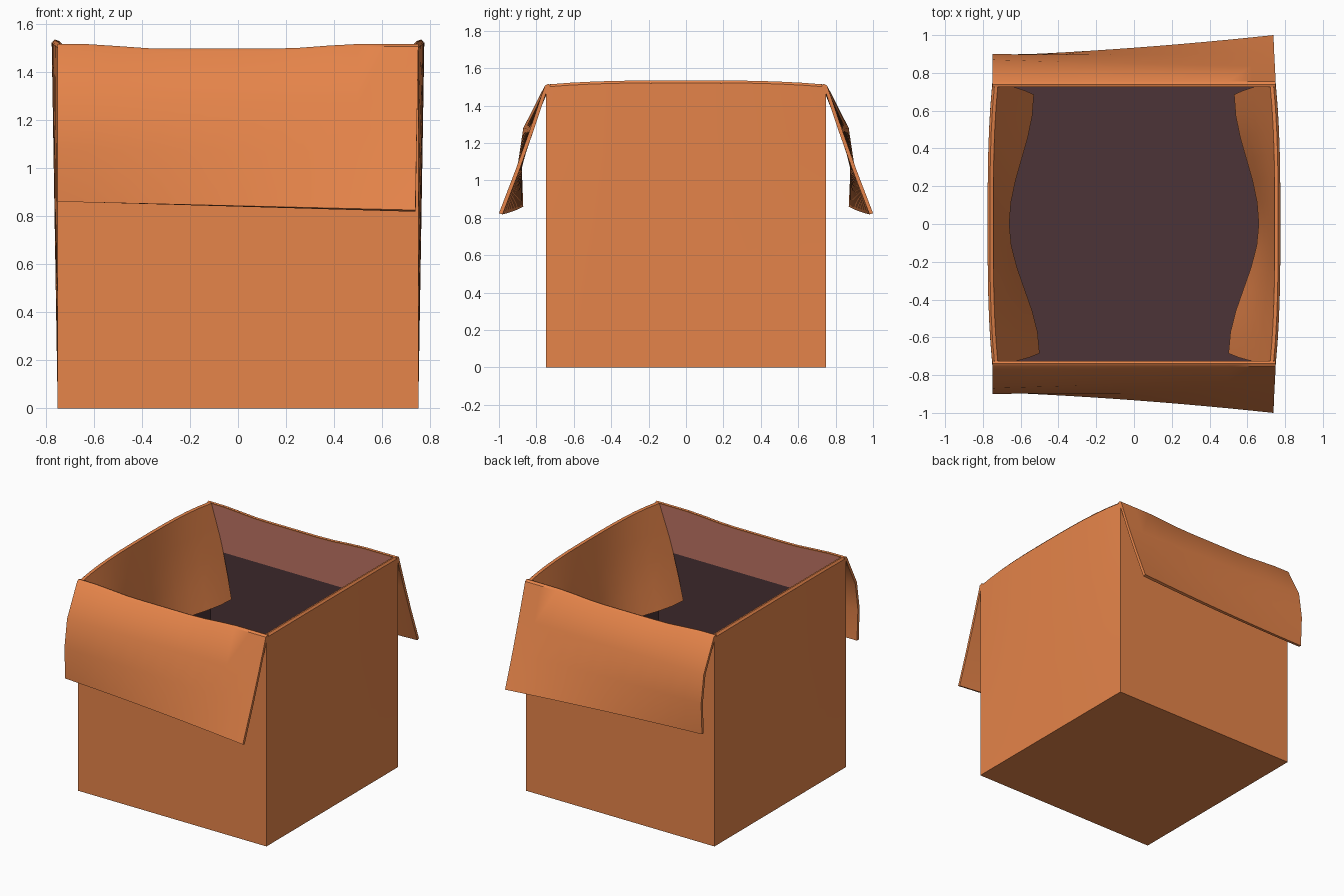
import bpy, bmesh, math

if "Cube" in bpy.data.objects:
    bpy.data.objects.remove(bpy.data.objects["Cube"])


def material(name, rgb):
    m = bpy.data.materials.new(name)
    m.diffuse_color = (*rgb, 1)
    m.use_nodes = True
    m.node_tree.nodes["Principled BSDF"].inputs["Base Color"].default_value = m.diffuse_color
    return m


card = material("cardboard orange", (0.79, 0.232, 0.068))
inner = material("inner cardboard rose", (0.51, 0.17, 0.127))
dark = material("dark interior", (0.072, 0.034, 0.038))


def lerp(a, b, t):
    return a + (b - a) * t


def sheet(name, f, us, nv, flip=False, thick=0, mats=(card,)):
    """Loft f(u, j) over u samples and nv profile points; flip reverses normals."""
    bm = bmesh.new()
    g = [[bm.verts.new(f(u, j)) for j in range(nv)] for u in us]
    for a, b in zip(g, g[1:]):
        for j in range(nv - 1):
            q = [a[j], b[j], b[j + 1], a[j + 1]]
            face = bm.faces.new(q[::-1] if flip else q)
            face.material_index = min(j, len(mats) - 1)
    me = bpy.data.meshes.new(name)
    bm.to_mesh(me)
    bm.free()
    for m in mats:
        me.materials.append(m)
    ob = bpy.data.objects.new(name, me)
    bpy.context.collection.objects.link(ob)
    bpy.context.view_layer.objects.active = ob
    ob.select_set(True)
    if thick:
        m = ob.modifiers.new("thickness", 'SOLIDIFY')
        m.thickness, m.offset = thick, -1
        bpy.ops.object.modifier_apply(modifier=m.name)
    bpy.ops.object.shade_smooth_by_angle(angle=0.7)
    ob.select_set(False)


US = [i / 6 - 1 for i in range(13)]           # -1 .. 1 along each edge
SPLIT = 1.18                                  # interior is dark below this


def sag(u):                                   # height of the front/back rim
    t = min(1, max(0, (abs(u + .1) - .3) / .5))
    return 1.496 + .02 * t * t * (3 - 2 * t)


def bow(u):                                   # bulge of the side panels
    return 1 - abs(u) ** 3


# front/back flap profiles (y, z) at the left and right ends
LEFT = [(.725, 1.496), (.738, 1.5), (.755, 1.49), (.87, 1.28), (.90, 1.08), (.89, .86)]
RIGHT = [(.725, 1.496), (.738, 1.5), (.755, 1.49), (.835, 1.27), (.91, 1.06), (1.0, .825)]


def end_wall(s):
    return lambda u, j: (.75 * u, s * .748, j * (sag(u) - .015))


def end_liner(s):
    return lambda u, j: (.74 * u, s * .728, (.01, SPLIT, sag(u) - .003)[j])


def end_flap(s):
    def f(u, j):
        t = (u + 1) / 2
        y, z = (lerp(LEFT[j][k], RIGHT[j][k], t) for k in (0, 1))
        if j > 2:
            y -= .012 * (j - 2) / 3 * (1 - u * u)
        else:
            z += sag(u) - 1.5
        return (u * (.75 - (.004 * max(j - 2, 0) if u > 0 else 0)), s * y, z)
    return f


def side_wall(s):
    return lambda u, j: (s * (.75 + .025 * bow(u) * j / 4), .748 * u,
                         j / 4 * (1.50 + .022 * bow(u)))


def side_liner(s):
    return lambda u, j: (s * (.73 + .025 * bow(u) * (0, .78, 1)[j]), .735 * u,
                         (.01, SPLIT, 1.49 + .022 * bow(u))[j])


def side_flap(s):
    def f(u, j):
        b = bow(u)
        w, zt = .75 + .025 * b, 1.513 + .022 * b
        if j < 3:                              # fold over the rim
            return (s * (w - (0, .012, .03)[j]), u * .742, zt - (.015, 0, .006)[j])
        t = (j - 2) / 4                        # hanging inside the box
        c = (1 + math.cos(math.pi * u)) / 2
        tip = lerp(.53, .66, c) if u > 0 else lerp(.50, .66, c)
        return (s * lerp(w - .03, tip, t), u * lerp(.735, .685, t ** 2),
                lerp(zt - .006, .885, t))
    return f


# outer shell, inner lining and flaps
floor = [-1, 1]
sheet("box_base", lambda u, j: (.75 * u, 1.496 * j - .748, 0), floor, 2, flip=True)
sheet("inner_floor", lambda u, j: (.73 * u, 1.456 * j - .728, .01), floor, 2, mats=(dark,))
for s, n in ((-1, "front"), (1, "back")):
    sheet(n + "_wall", end_wall(s), US, 2, flip=s > 0)
    sheet(n + "_lining", end_liner(s), US, 3, flip=s < 0, mats=(dark, inner))
    sheet(n + "_flap", end_flap(s), US, 6, flip=s < 0, thick=.02)
for s, n in ((-1, "left"), (1, "right")):
    sheet(n + "_wall", side_wall(s), US, 5, flip=s < 0)
    sheet(n + "_lining", side_liner(s), US, 3, flip=s > 0, mats=(dark, inner))
    sheet(n + "_flap", side_flap(s), US, 7, flip=s < 0, thick=.02)
